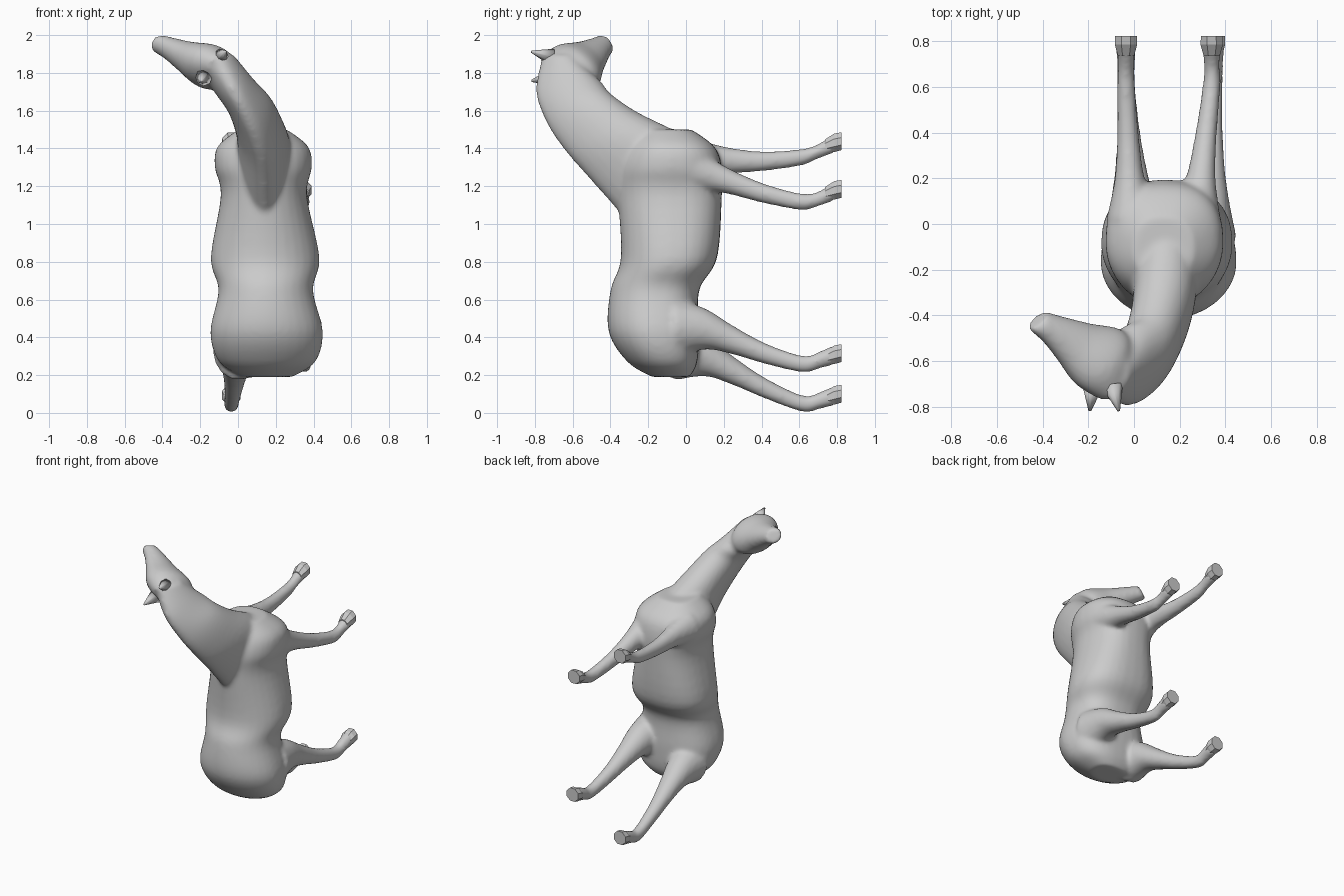
import bpy, bmesh, math
from mathutils import Vector as V

if "Cube" in bpy.data.objects:
    bpy.data.objects.remove(bpy.data.objects["Cube"])

X, Y, Z = V((1, 0, 0)), V((0, 1, 0)), V((0, 0, 1))


def spline(rings, steps=5):
    """Catmull-Rom through a list of rings (centre, u, v)."""
    out = []
    for i in range(len(rings) - 1):
        a, b, c, d = (rings[min(max(i + k, 0), len(rings) - 1)] for k in (-1, 0, 1, 2))
        for s in range(steps):
            t = s / steps
            out.append([0.5 * (2 * q + (r - p) * t + (2 * p - 5 * q + 4 * r - w) * t * t
                        + (3 * q - p - 3 * r + w) * t ** 3) for p, q, r, w in zip(a, b, c, d)])
    return out + [rings[-1]]


def loft(bm, rings, n=24, phase=0, egg=0, power=1):
    """Closed tube of rings: egg narrows the -u side, power below 1 squares the +v side."""
    loops = []
    for c, u, v in rings:
        loop = []
        for k in range(n):
            co, si = math.cos(phase + k * math.tau / n), math.sin(phase + k * math.tau / n)
            p = power if si > 0 else 1
            co, si = math.copysign(abs(co) ** p, co), math.copysign(abs(si) ** p, si)
            loop.append(bm.verts.new(c + u * co + v * si * (1 + egg * co)))
        loops.append(loop)
    faces = [bm.faces.new(loops[0]), bm.faces.new(loops[-1])]
    for a, b in zip(loops, loops[1:]):
        faces += [bm.faces.new((a[k - 1], a[k], b[k], b[k - 1])) for k in range(n)]
    bmesh.ops.recalc_face_normals(bm, faces=faces)


def finish(bm, name, smooth=True):
    mesh = bpy.data.meshes.new(name)
    bm.to_mesh(mesh)
    bm.free()
    ob = bpy.data.objects.new(name, mesh)
    bpy.context.collection.objects.link(ob)
    for p in mesh.polygons:
        p.use_smooth = smooth
    return ob


body = bmesh.new()

# torso: z, half width, y min, y max
torso = [(.19, .13, -.18, .02), (.27, .255, -.31, .06), (.43, .298, -.41, .07),
         (.65, .25, -.40, .07), (.82, .288, -.345, .165), (1.15, .228, -.36, .19),
         (1.30, .257, -.36, .19), (1.41, .24, -.32, .15), (1.50, .13, -.26, .03)]
loft(body, spline([(V((.16 - .02 * z, (a + b) / 2, z)), X * w, Y * (b - a) / 2)
                   for z, w, a, b in torso]), 32, power=.8)

# neck: x, crest (y, z), throat (y, z); it narrows and leans towards the head
neck = [(.14, -.28, .98, .02, 1.46), (.135, -.53, 1.26, -.13, 1.53), (.11, -.65, 1.40, -.27, 1.60),
        (.06, -.74, 1.54, -.40, 1.69), (-.02, -.795, 1.70, -.45, 1.75), (-.11, -.765, 1.87, -.56, 1.84)]
loft(body, spline([(V((x, (y0 + y1) / 2, (z0 + z1) / 2)), V((0, y1 - y0, z1 - z0)) / 2,
                    V((1, 0, (.14 - x) * 2.2)).normalized() * (.145 - .01 * i))
                   for i, (x, y0, z0, y1, z1) in enumerate(neck)]), egg=.25)

# head: centre, jaw depth
jaw, side = V((.54, .68, -.44)).normalized(), V((-.63, 0, -.77)).normalized()
head = [(-.085, -.71, 1.825, .09), (-.145, -.59, 1.83, .167), (-.26, -.515, 1.88, .115),
        (-.35, -.46, 1.925, .077), (-.425, -.422, 1.957, .058)]
loft(body, spline([(V(h[:3]), jaw * h[3], side * (.014 + .64 * h[3])) for h in head]))

# leg profiles: y, height relative to the hoof, radius
fore = [(.02, -.09, .11), (.20, -.093, .066), (.40, -.098, .048),
        (.61, -.077, .04), (.70, -.045, .036), (.79, 0, .047)]
hind = [(-.06, .14, .14), (.10, .137, .098), (.25, .077, .069), (.42, .006, .05),
        (.62, -.05, .04), (.71, -.026, .041), (.79, 0, .048)]
# legs: profile, hoof x, hoof z, inward slope, upward swing
legs = {"front_left": (fore, -.035, 1.43, .04, 0), "front_right": (fore, .34, 1.178, -.12, .33),
        "hind_right": (hind, .35, .308, -.06, 0), "hind_left": (hind, -.035, .093, .06, .13)}
for name, (profile, x, z, slope, swing) in legs.items():
    loft(body, spline([(V((x + slope * max(0, .6 - y), y, z + h + swing * max(0, .66 - y))),
                        X * r, Z * r * 1.12) for y, h, r in profile]), 16)
    # hoof: low, flared, flat-faced cup
    hoof = bmesh.new()
    loft(hoof, [(V((x, y, z + h)), X * r, Z * r)
                for y, h, r in ((.735, -.018, .038), (.785, 0, .053), (.822, .008, .051))], 8, math.pi / 8)
    finish(hoof, name + "_hoof", False)

# blend all the body parts into one skin
horse = finish(body, "horse_body")
remesh = horse.modifiers.new("blend", 'REMESH')
remesh.mode, remesh.voxel_size, remesh.use_smooth_shade = 'VOXEL', .013, True
soften = horse.modifiers.new("soften", 'SMOOTH')
soften.factor, soften.iterations = .5, 12

# ears: small cones either side of the poll
for name, s in (("left_ear", 1), ("right_ear", -1)):
    base = V((-.137, -.71, 1.83)) + side * s * .07
    tip = V((-.13, -.818, 1.835)) + side * s * .10
    ear = bmesh.new()
    bmesh.ops.create_cone(ear, cap_ends=True, segments=8, radius1=.045, radius2=.006,
                          depth=(tip - base).length)
    ob = finish(ear, name)
    ob.location = (base + tip) / 2
    ob.rotation_euler = (tip - base).to_track_quat('Z', 'Y').to_euler()
